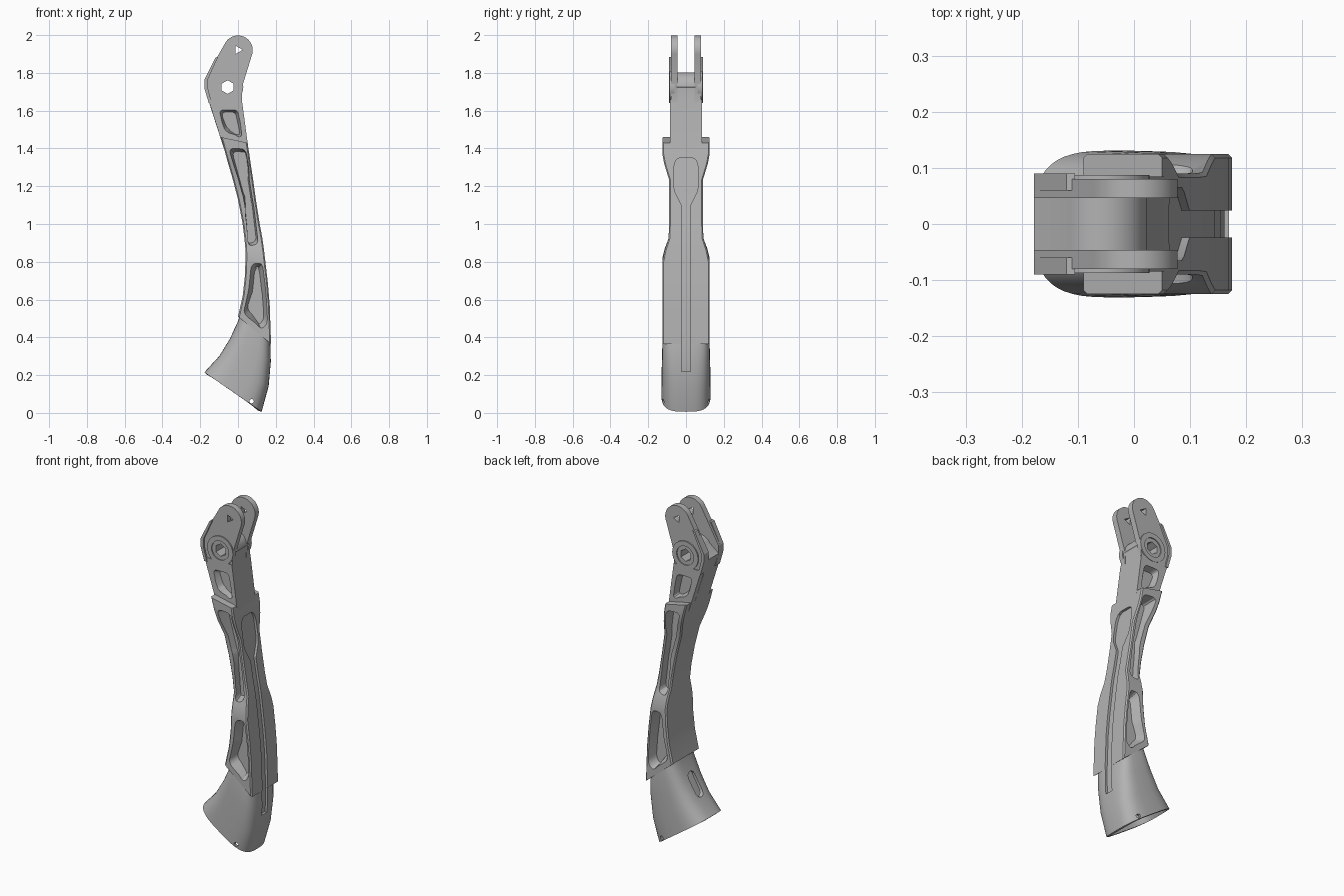
import bpy, bmesh, math
from mathutils import Vector

cube = bpy.data.objects.get("Cube")
if cube:
    bpy.data.objects.remove(cube)

grey = bpy.data.materials.new("plain grey")
grey.use_nodes = True
COLOUR = (0.45, 0.45, 0.45, 1)
grey.diffuse_color = COLOUR
grey.node_tree.nodes["Principled BSDF"].inputs["Base Color"].default_value = COLOUR


def loft(name, rings, cap_start=True, cap_end=True):
    """Skin a list of equally long point rings."""
    bm = bmesh.new()
    rows = [[bm.verts.new(p) for p in r] for r in rings]
    n = len(rows[0])
    for a, b in zip(rows, rows[1:]):
        for i in range(n):
            j = (i + 1) % n
            bm.faces.new((a[i], a[j], b[j], b[i]))
    if cap_start:
        bm.faces.new(rows[0])
    if cap_end:
        bm.faces.new(rows[-1])
    bmesh.ops.recalc_face_normals(bm, faces=bm.faces)
    mesh = bpy.data.meshes.new(name)
    bm.to_mesh(mesh)
    bm.free()
    mesh.materials.append(grey)
    ob = bpy.data.objects.new(name, mesh)
    bpy.context.collection.objects.link(ob)
    return ob


def prism(name, outline, y0, y1, shrink=0.0):
    """Extrude an x-z outline along y, optionally moving the far end inward by a margin."""
    cx = sum(p[0] for p in outline) / len(outline)
    cz = sum(p[1] for p in outline) / len(outline)
    far = []
    for x, z in outline:
        d = Vector((x - cx, z - cz))
        far.append((x - math.copysign(min(shrink, abs(d.x)), d.x) * min(1, abs(d.x) / 0.03),
                    z - math.copysign(min(shrink, abs(d.y)), d.y) * min(1, abs(d.y) / 0.05)))
    return loft(name, [[(x, y0, z) for x, z in outline], [(x, y1, z) for x, z in far]])


def rounded(points, r, steps=4):
    """Round every corner of an outline."""
    out, n = [], len(points)
    for i in range(n):
        p, a, b = (Vector(points[k % n]) for k in (i, i - 1, i + 1))
        s = p + (a - p).normalized() * min(r, (a - p).length * 0.45)
        e = p + (b - p).normalized() * min(r, (b - p).length * 0.45)
        for k in range(steps + 1):
            t = k / steps
            out.append(tuple(s * (1 - t) ** 2 + p * 2 * t * (1 - t) + e * t * t))
    return out


def disc(cx, cz, r, n=32, a0=0.0, a1=None):
    if a1 is None:
        return [(cx + r * math.cos(a0 + math.tau * i / n), cz + r * math.sin(a0 + math.tau * i / n)) for i in range(n)]
    return [(cx + r * math.cos(a0 + (a1 - a0) * i / n), cz + r * math.sin(a0 + (a1 - a0) * i / n)) for i in range(n + 1)]


def cut(ob, cutter, op='DIFFERENCE', keep=False):
    m = ob.modifiers.new("cut", 'BOOLEAN')
    m.operation, m.object, m.solver = op, cutter, 'EXACT'
    select(ob)
    bpy.ops.object.modifier_apply(modifier=m.name)
    if not keep:
        bpy.data.objects.remove(cutter)


def select(ob):
    bpy.ops.object.select_all(action='DESELECT')
    ob.select_set(True)
    bpy.context.view_layer.objects.active = ob


# Long handle: each station is left x, left z, right x, right z, half width
stations = [(-0.09, 1.46, 0.05, 1.43, 0.125), (-0.07, 1.385, 0.06, 1.37, 0.125),
            (-0.055, 1.33, 0.067, 1.32, 0.116), (-0.03, 1.245, 0.08, 1.235, 0.09),
            (0.0, 1.13, 0.096, 1.12, 0.09), (0.023, 1.01, 0.115, 1.0, 0.09),
            (0.034, 0.925, 0.129, 0.925, 0.092), (0.039, 0.87, 0.138, 0.86, 0.113),
            (0.04, 0.82, 0.145, 0.80, 0.125), (0.036, 0.72, 0.158, 0.69, 0.125),
            (0.025, 0.62, 0.168, 0.57, 0.125), (0.0, 0.51, 0.175, 0.365, 0.125)]


def box_ring(xl, zl, xr, zr, w, c=0.007):
    s = c * (zr - zl) / (xr - xl)
    half = [(xl, zl, w - c), (xl + c, zl + s, w), (xr - c, zr - s, w), (xr, zr, w - c)]
    return [(x, y, z) for x, z, y in half] + [(x, -y, z) for x, z, y in reversed(half)]


handle = loft("handle_body", [box_ring(*s) for s in stations])

# Tapered side pockets
long_pocket = rounded([(-0.052, 1.405), (0.04, 1.40), (0.062, 1.28), (0.095, 1.08), (0.118, 0.885),
                       (0.055, 0.875), (0.045, 1.0), (0.012, 1.17)], 0.03)
low_pocket = rounded([(0.065, 0.795), (0.135, 0.80), (0.152, 0.66), (0.163, 0.47),
                      (0.13, 0.435), (0.022, 0.52), (0.05, 0.65)], 0.03)
top_pocket = rounded([(-0.11, 1.615), (0.01, 1.615), (0.034, 1.445), (-0.08, 1.48)], 0.025)
for s in (1, -1):
    cut(handle, prism("pocket", long_pocket, s * 0.14, s * 0.05, 0.02))
    cut(handle, prism("pocket", low_pocket, s * 0.14, s * 0.075, 0.025))


# Shallow keyhole groove following the +x edge
edge = [(s[3], s[2]) for s in stations] + [(0.28, 0.175), (0.15, 0.163), (0.0, 0.12)]


def edge_x(z):
    for (z0, x0), (z1, x1) in zip(edge, edge[1:]):
        if z >= z1:
            return x0 + (x1 - x0) * (z - z0) / (z1 - z0)


spans = [(1.352, 0.03), (1.342, 0.05), (1.32, 0.061), (1.29, 0.065), (1.20, 0.065), (1.17, 0.058), (1.10, 0.024)]
spans += [(z, 0.024) for z in (1.0, 0.925, 0.86, 0.80, 0.69, 0.57, 0.365, 0.28, 0.22)]
groove = loft("groove", [[(edge_x(z) + dx, y, z) for dx, y in
                          ((-0.014, -w), (0.03, -w), (0.03, w), (-0.014, w))] for z, w in spans])
cut(handle, groove, keep=True)

# Hollow flared foot
foot_rows = [(0.012, 0.53, 0.165, 0.42, 0.115, 3.6), (0.002, 0.49, 0.172, 0.36, 0.122, 3.6),
             (-0.042, 0.395, 0.174, 0.27, 0.126, 3.5), (-0.10, 0.30, 0.162, 0.14, 0.129, 3.3),
             (-0.178, 0.215, 0.125, 0.006, 0.131, 3.2)]
rings = []
for xl, zl, xr, zr, w, e in foot_rows:
    ring = []
    for i in range(48):
        c, s = math.cos(math.tau * i / 48), math.sin(math.tau * i / 48)
        u = math.copysign(abs(c) ** (2 / e), c)
        ring.append(((xl + xr) / 2 + u * (xr - xl) / 2, w * math.copysign(abs(s) ** (2 / e), s),
                     (zl + zr) / 2 + u * (zr - zl) / 2))
    rings.append(ring)
foot = loft("flared_foot", rings, cap_end=False)
shell = foot.modifiers.new("shell", 'SOLIDIFY')
shell.thickness, shell.offset = 0.017, -1
select(foot)
bpy.ops.object.modifier_apply(modifier="shell")
cut(foot, groove)
# Oval window on the -x side, small drain hole near the lower rim
oval = [(0.03 * math.cos(a), 0.365 + 0.035 * (1 if math.sin(a) > 0 else -1) + 0.03 * math.sin(a))
        for a in [math.tau * (i + 0.5) / 24 for i in range(24)]]
cut(foot, loft("window", [[(x, y, z) for y, z in oval] for x in (-0.2, 0.04)]))
cut(foot, prism("drain", disc(0.072, 0.062, 0.012, 8), -0.2, 0.2))

# Neck joining the handle to the fork
PX, PZ = -0.055, 1.725
neck_lower = [(0.02, 1.72), (0.02, 1.65), (0.055, 1.40), (-0.075, 1.40), (-0.178, 1.72)]
arc = disc(PX, PZ, 0.078, 14, math.radians(150), 0.0)
neck = prism("neck_core", neck_lower + arc, -0.05, 0.05)
cheek = [(0.02, 1.66), (0.055, 1.40), (-0.075, 1.40), (-0.157, 1.66)]
cut(neck, prism("cheeks", cheek, -0.085, 0.085), 'UNION')
for s in (1, -1):
    cut(neck, prism("pocket", top_pocket, s * 0.12, s * 0.048, 0.022))

# Fork arms, edge ribs and pivot bosses
tip = disc(0, 1.92, 0.078, 18, math.radians(-15), math.radians(155))
arm = tip + [(-0.178, 1.765), (-0.178, 1.72), (-0.155, 1.64), (0.022, 1.64), (0.02, 1.72)]
rib = [(-0.105, 1.885), (-0.12, 1.881), (-0.178, 1.765), (-0.178, 1.72), (-0.155, 1.64),
       (-0.138, 1.64), (-0.16, 1.72), (-0.16, 1.765)]
bolt = disc(PX, PZ, 0.036, 6, math.radians(30))
pin = disc(0, 1.922, 0.025, 3)
parts = [handle, foot, neck]
for s, side in ((1, "left"), (-1, "right")):
    fork = prism("fork_arm_" + side, arm, s * 0.046, s * 0.08)
    cut(fork, prism("rib", rib, s * 0.06, s * 0.09), 'UNION')
    cut(fork, prism("pin_hole", pin, s * 0.02, s * 0.12))
    boss = prism("pivot_boss_" + side, disc(PX, PZ, 0.083), s * 0.06, s * 0.087)
    cut(boss, prism("recess", disc(PX, PZ, 0.055), s * 0.12, s * 0.081))
    for ob in (fork, boss):
        cut(ob, prism("bolt_hole", bolt, s * 0.02, s * 0.12))
    parts += [fork, boss]
cut(neck, prism("bolt_hole", bolt, -0.2, 0.2))

# Smooth shading with sharp edges kept
for ob in parts:
    select(ob)
    bpy.ops.object.shade_smooth_by_angle(angle=math.radians(25))
